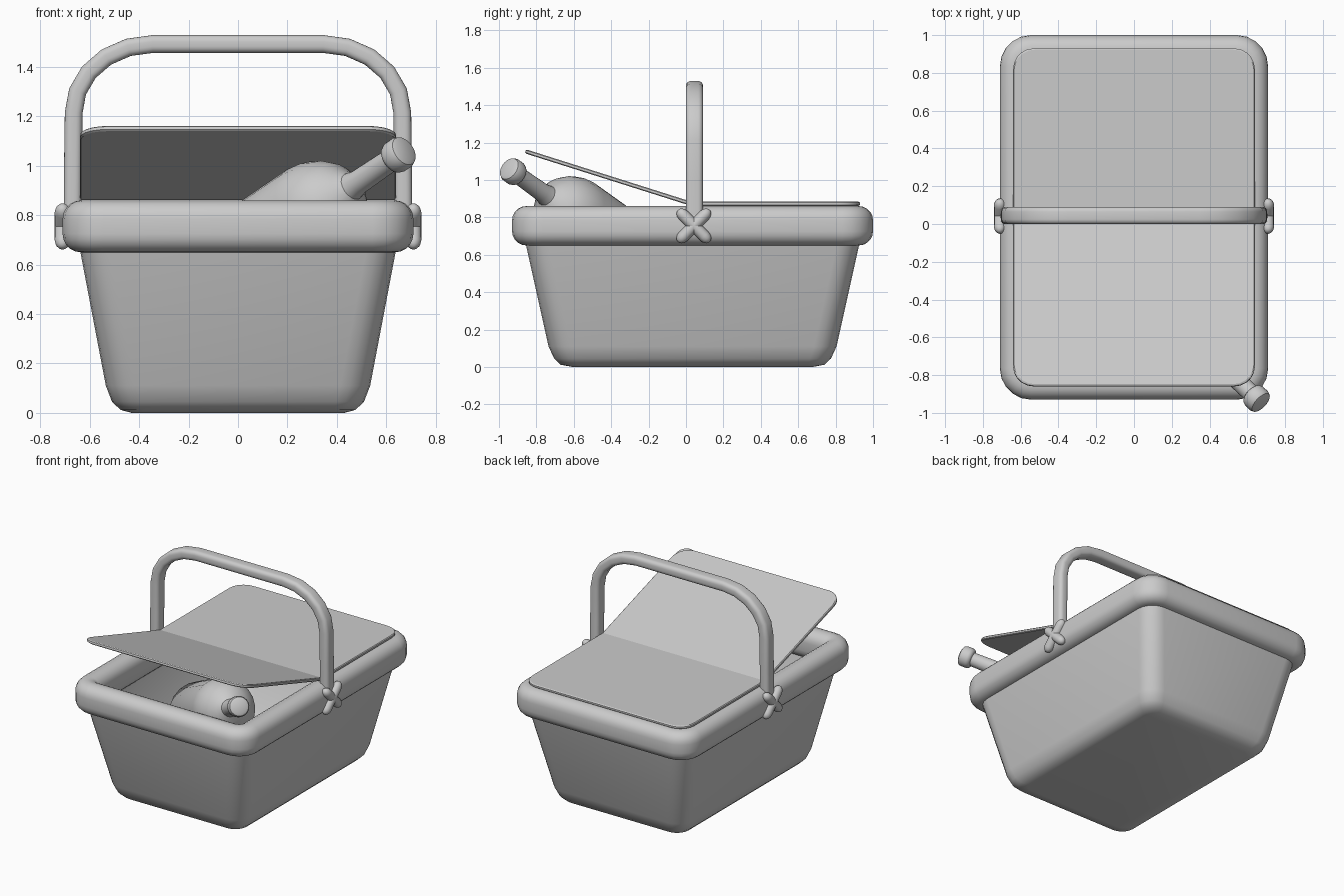
import bpy, bmesh
from math import pi, sin, cos, atan2, radians
from mathutils import Vector

if "Cube" in bpy.data.objects:
    bpy.data.objects.remove(bpy.data.objects["Cube"])

CY = 0.035  # basket centre in y


def finish(obj, angle=40):
    bpy.ops.object.select_all(action='DESELECT')
    obj.select_set(True)
    bpy.context.view_layer.objects.active = obj
    bpy.ops.object.shade_smooth_by_angle(angle=radians(angle))
    return obj


def rounded_rect(hx, hy, r, n=5):
    pts = []
    for k, (sx, sy) in enumerate([(1, 1), (-1, 1), (-1, -1), (1, -1)]):
        for i in range(n + 1):
            a = k * pi / 2 + i * pi / 2 / n
            pts.append((sx * (hx - r) + r * cos(a), sy * (hy - r) + r * sin(a)))
    return pts


def loft(name, rings, closed=False, angle=40):
    """Skin a list of equal-length rings; cap the ends unless closed."""
    bm = bmesh.new()
    vr = [[bm.verts.new(p) for p in ring] for ring in rings]
    n = len(vr[0])
    pairs = list(zip(vr, vr[1:])) + ([(vr[-1], vr[0])] if closed else [])
    for a, b in pairs:
        for i in range(n):
            j = (i + 1) % n
            bm.faces.new((a[i], a[j], b[j], b[i]))
    if not closed:
        bm.faces.new(vr[0])
        bm.faces.new(vr[-1])
    bmesh.ops.recalc_face_normals(bm, faces=bm.faces)
    me = bpy.data.meshes.new(name)
    bm.to_mesh(me)
    bm.free()
    obj = bpy.data.objects.new(name, me)
    bpy.context.collection.objects.link(obj)
    return finish(obj, angle)


def level(hx, hy, r, z):
    return [(x, y + CY, z) for x, y in rounded_rect(hx, hy, r)]


def lathe(name, start, direction, profile, sides):
    """Revolve (distance, radius) pairs about an axis."""
    d = Vector(direction).normalized()
    u = d.cross(Vector((0, 0, 1)))
    if u.length < 1e-4:
        u = Vector((1, 0, 0))
    u.normalize()
    v = d.cross(u)
    start = Vector(start)
    rings = [[start + d * s + (u * cos(2 * pi * i / sides) + v * sin(2 * pi * i / sides)) * r
              for i in range(sides)] for s, r in profile]
    return loft(name, rings)


# Hollow tapered basket body: outside from the floor up, then inside back down
body = [level(0.43, 0.64, 0.06, 0.0), level(0.475, 0.705, 0.09, 0.012),
        level(0.51, 0.74, 0.11, 0.045), level(0.535, 0.77, 0.12, 0.11),
        level(0.655, 0.91, 0.12, 0.74), level(0.61, 0.865, 0.09, 0.74),
        level(0.49, 0.725, 0.09, 0.11), level(0.43, 0.66, 0.06, 0.05)]
loft("basket_body", body)

# Thick rounded rim
rim = [level(0.63 + o, 0.885 + o, 0.085 + o, 0.755 + h)
       for o, h in rounded_rect(0.08, 0.105, 0.075)]
loft("basket_rim", rim, closed=True)


# Two lid boards hinged in the middle, the front one propped open
def lid(name, length, hinge, tilt, side):
    r, hx, t = 0.11, 0.64, 0.022
    outline = [(-hx, 0), (hx, 0)]
    for k, sx in ((0, 1), (1, -1)):
        for i in range(6):
            a = k * pi / 2 + i * pi / 10
            outline.append((sx * (hx - r) + r * cos(a), length - r + r * sin(a)))
    rings = []
    for h, s in ((0, 0.992), (0.005, 1), (t - 0.005, 1), (t, 0.992)):
        rings.append([(x * s, hinge[0] + side * (y * s * cos(tilt) - h * sin(tilt)),
                       hinge[1] + y * s * sin(tilt) + h * cos(tilt)) for x, y in outline])
    return loft(name, rings, angle=30)


lid("back_lid", 0.905, (0.025, 0.862), 0, 1)
lid("front_lid", 0.93, (0.025, 0.862), atan2(0.28, 0.885), -1)

# Arched carrying handle
half = [(0.67, 0.72), (0.668, 1.0)]
for i in range(6):
    a = i * pi / 10
    half.append((0.345 + 0.32 * cos(a), 1.215 + 0.278 * sin(a)))
path = [Vector((x, 0, z)) for x, z in half + [(-x, z) for x, z in reversed(half)]]
rings = []
for i, p in enumerate(path):
    t = (path[min(i + 1, len(path) - 1)] - path[max(i - 1, 0)]).normalized()
    nrm = Vector((t.z, 0, -t.x))
    rings.append([p + nrm * a + Vector((0, 0.045 + b, 0))
                  for a, b in rounded_rect(0.036, 0.046, 0.026, 4)])
loft("handle", rings)

# Crossed lashings that tie the handle to the rim
R, L = 0.032, 0.19
capsule = [(0, 0.008), (0.006, 0.02), (0.018, 0.029), (0.032, R),
           (L - 0.032, R), (L - 0.018, 0.029), (L - 0.006, 0.02), (L, 0.008)]
capsule = [(s * 1.26, r) for s, r in capsule]
for side, sx in (("right", 1), ("left", -1)):
    for k, sy in ((1, 1), (2, -1)):
        lathe(f"{side}_lashing_{k}", (sx * 0.71, 0.042 - sy * 0.085, 0.755 - 0.085),
              (0, sy, 1), capsule, 12)

# Bottle leaning out of the front right corner (profile runs from base to lip)
axis = Vector((1, -0.95, 0.68)).normalized()
cap = Vector((0.65, -0.925, 1.045))
bottle = [(-1.42, 0.17), (-1.40, 0.195), (-1.37, 0.205), (-0.53, 0.205), (-0.46, 0.195),
          (-0.40, 0.170), (-0.35, 0.135), (-0.315, 0.09), (-0.29, 0.058), (-0.25, 0.05),
          (-0.03, 0.046)]
lathe("bottle", cap, axis, bottle, 20)
lathe("bottle_lip", cap, axis,
      [(-0.045, 0.048), (-0.035, 0.064), (-0.02, 0.069), (0.018, 0.069),
       (0.034, 0.062), (0.042, 0.045)], 20)
